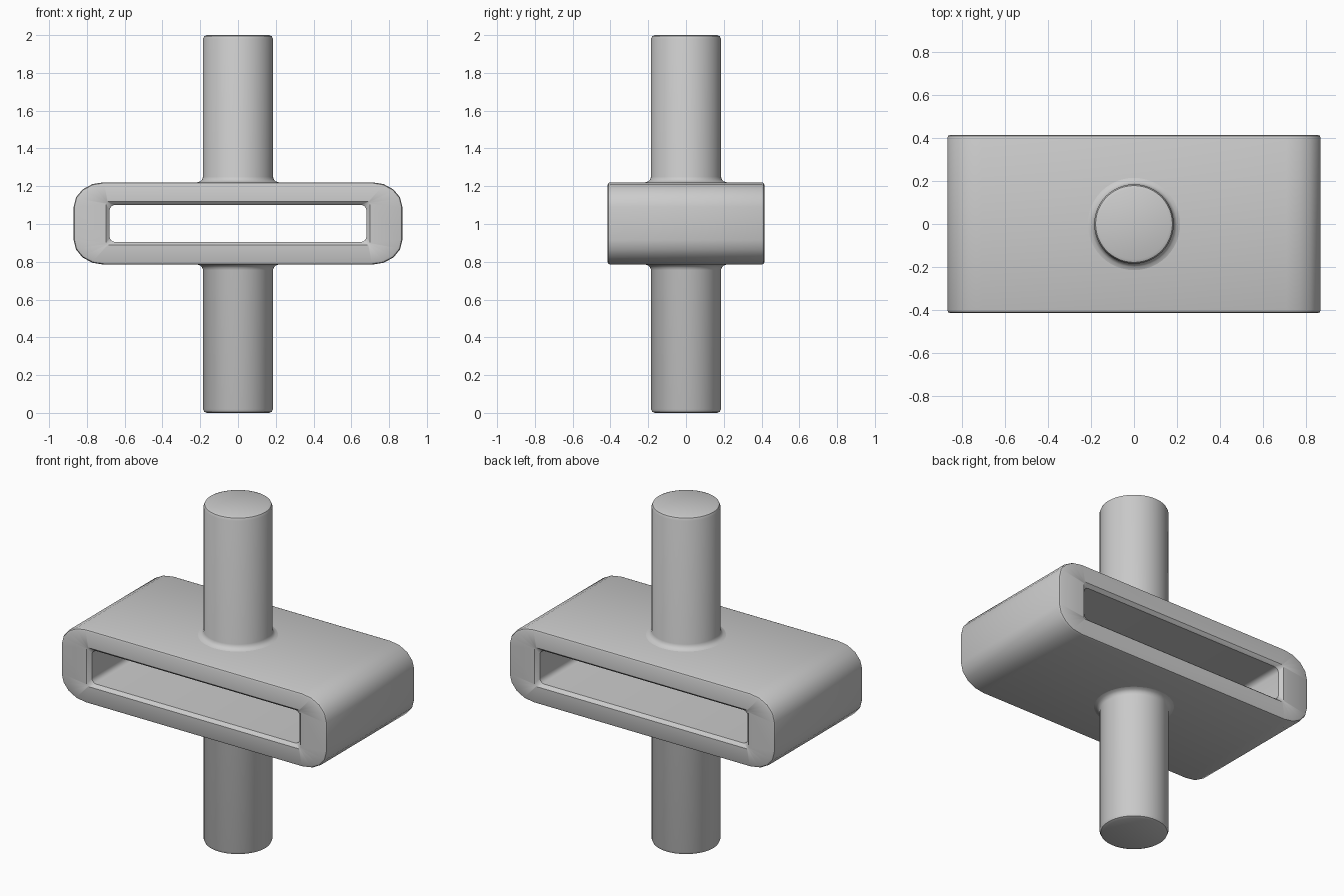
import bpy
import bmesh
from math import sin, cos, pi, radians

cube = bpy.data.objects.get("Cube")
if cube:
    bpy.data.objects.remove(cube)

GREY = (0.6, 0.6, 0.6, 1.0)
grey = bpy.data.materials.new("plain grey")
grey.use_nodes = True
grey.diffuse_color = GREY
grey.node_tree.nodes["Principled BSDF"].inputs["Base Color"].default_value = GREY

MID_Z = 1.003


def rounded_rect(hx, hz, rx, rz, steps=4):
    """Outline of a rounded rectangle in x and z, counter-clockwise."""
    points = []
    for quarter, (sx, sz) in enumerate([(1, 1), (-1, 1), (-1, -1), (1, -1)]):
        for i in range(steps + 1):
            a = (quarter + i / steps) * pi / 2
            points.append((sx * (hx - rx) + rx * cos(a), sz * (hz - rz) + rz * sin(a)))
    return points


def finish(bm, name):
    bmesh.ops.recalc_face_normals(bm, faces=bm.faces)
    mesh = bpy.data.meshes.new(name)
    bm.to_mesh(mesh)
    bm.free()
    mesh.materials.append(grey)
    obj = bpy.data.objects.new(name, mesh)
    bpy.context.collection.objects.link(obj)
    bpy.ops.object.select_all(action="DESELECT")
    obj.select_set(True)
    bpy.context.view_layer.objects.active = obj
    bpy.ops.object.shade_smooth_by_angle(angle=radians(35))
    return obj


def loft(bm, rings, closed=False):
    """Join successive vertex rings with quads."""
    pairs = list(zip(rings, rings[1:]))
    if closed:
        pairs.append((rings[-1], rings[0]))
    for a, b in pairs:
        for i in range(len(a)):
            j = (i + 1) % len(a)
            bm.faces.new((a[i], a[j], b[j], b[i]))


# Slotted frame: a ring section with softened outer and slot edges
half_section = [
    (0.415, rounded_rect(0.70, 0.115, 0.012, 0.012)),
    (0.395, rounded_rect(0.68, 0.098, 0.03, 0.03)),
]
outer_section = [
    (0.40, rounded_rect(0.87, 0.218, 0.16, 0.13)),
    (0.411, rounded_rect(0.866, 0.214, 0.157, 0.127)),
    (0.415, rounded_rect(0.857, 0.205, 0.15, 0.12)),
]
front = [(-y, p) for y, p in outer_section + half_section]
back = [(-y, p) for y, p in reversed(front)]
bm = bmesh.new()
rings = [[bm.verts.new((x, y, MID_Z + z)) for x, z in outline]
         for y, outline in front + back]
loft(bm, rings, closed=True)
finish(bm, "slotted_frame")


# Round shafts above and below, with a fillet at the frame and a soft end
def shaft(name, profile, sides=48):
    bm = bmesh.new()
    rings = [[bm.verts.new((r * cos(2 * pi * i / sides), r * sin(2 * pi * i / sides), z))
              for i in range(sides)] for r, z in profile]
    loft(bm, rings)
    for ring in (rings[0], rings[-1]):
        bm.faces.new(ring)
    return finish(bm, name)


upper = [(0.215, 1.20), (0.215, 1.221), (0.20, 1.226), (0.19, 1.236), (0.185, 1.25),
         (0.185, 1.98), (0.179, 1.994), (0.165, 2.0)]
shaft("upper_shaft", upper)
lower = [(r, 2 * MID_Z - z) for r, z in upper[:5]] + [(r, 2 - z) for r, z in upper[5:]]
shaft("lower_shaft", lower)
